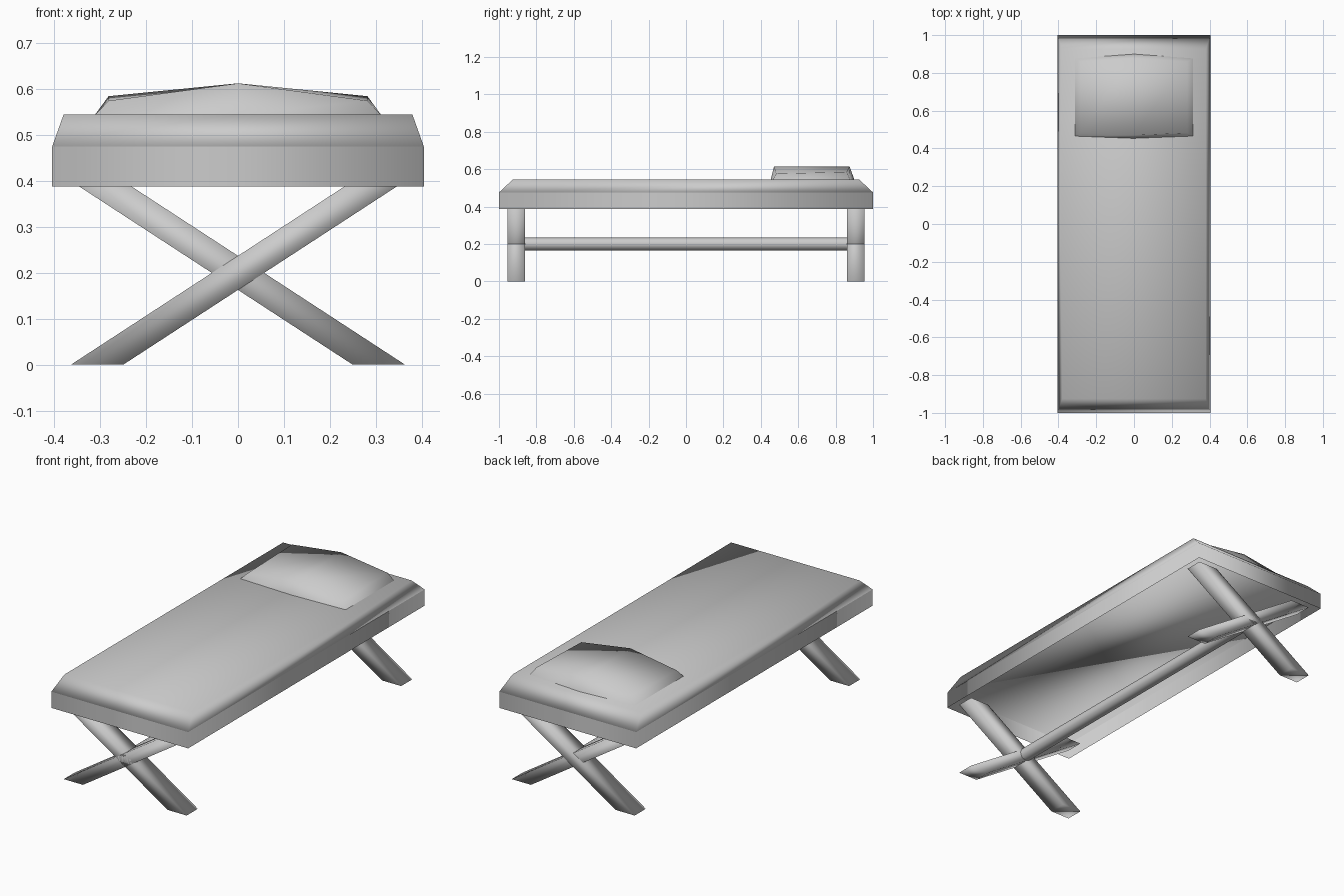
import bpy
import math

if "Cube" in bpy.data.objects:
    bpy.data.objects.remove(bpy.data.objects["Cube"])

grey = bpy.data.materials.new("plain_grey")
grey.diffuse_color = (0.6, 0.6, 0.6, 1)
grey.use_nodes = True
grey.node_tree.nodes["Principled BSDF"].inputs["Base Color"].default_value = grey.diffuse_color


def make(name, verts, faces, angle=180):
    """Create a mesh object, shaded smooth below the given angle."""
    me = bpy.data.meshes.new(name)
    me.from_pydata(verts, [], faces)
    me.materials.append(grey)
    ob = bpy.data.objects.new(name, me)
    bpy.context.collection.objects.link(ob)
    bpy.ops.object.select_all(action='DESELECT')
    bpy.context.view_layer.objects.active = ob
    ob.select_set(True)
    bpy.ops.object.shade_smooth_by_angle(angle=math.radians(angle))
    return ob


def loft(name, rings, angle=180, bottom=True, top=True):
    """Skin between equal rings (listed counter-clockwise, going up)."""
    n = len(rings[0])
    verts = [v for ring in rings for v in ring]
    faces = []
    for r in range(len(rings) - 1):
        for i in range(n):
            j = (i + 1) % n
            a, b = r * n, (r + 1) * n
            faces.append((a + i, a + j, b + j, b + i))
    if bottom:
        faces.append(tuple(reversed(range(n))))
    if top:
        k = (len(rings) - 1) * n
        faces.append(tuple(range(k, k + n)))
    return make(name, verts, faces, angle)


def rect(cx, cy, hx, hy, z):
    return [(cx - hx, cy - hy, z), (cx + hx, cy - hy, z),
            (cx + hx, cy + hy, z), (cx - hx, cy + hy, z)]


# Frame: thin skirt hanging below the mattress, open underneath
loft("frame_skirt", [rect(0, 0, 0.405, 1.0, 0.388),
                     rect(0, 0, 0.405, 1.0, 0.475)], bottom=False, top=False)

# Mattress: closed slab with sloped borders
loft("mattress", [rect(0, 0, 0.405, 1.0, 0.475),
                  rect(0, 0, 0.38, 0.925, 0.545)])

# Pillow: six-sided, with a ridge across the middle
base = [(-0.312, 0.465), (0, 0.453), (0.312, 0.465),
        (0.312, 0.877), (0, 0.9), (-0.312, 0.877)]
crown = [(-0.282, 0.482, 0.575), (0, 0.47, 0.613), (0.282, 0.482, 0.575),
         (0.282, 0.86, 0.585), (0, 0.875, 0.613), (-0.282, 0.86, 0.585)]
pillow = [(x, y, 0.544) for x, y in base] + crown
sides = [(i, (i + 1) % 6, (i + 1) % 6 + 6, i + 6) for i in range(6)]
make("pillow", pillow, sides + [(6, 7, 10, 11), (7, 8, 9, 10)])

# Crossed legs: slanted square posts with level ends
for end, y in (("front", -0.907), ("back", 0.907)):
    for side, s in (("left", -1), ("right", 1)):
        loft(f"{end}_{side}_leg", [rect(s * 0.307, y, 0.057, 0.047, 0),
                                   rect(-s * 0.307, y, 0.057, 0.047, 0.4)])

# Crossbar joining the two leg pairs
octagon = [(0.035 * math.cos(i * math.pi / 4), 0.2 + 0.035 * math.sin(i * math.pi / 4))
           for i in range(8)]
loft("crossbar", [[(x, y, z) for x, z in octagon] for y in (0.9, -0.9)], 50)
